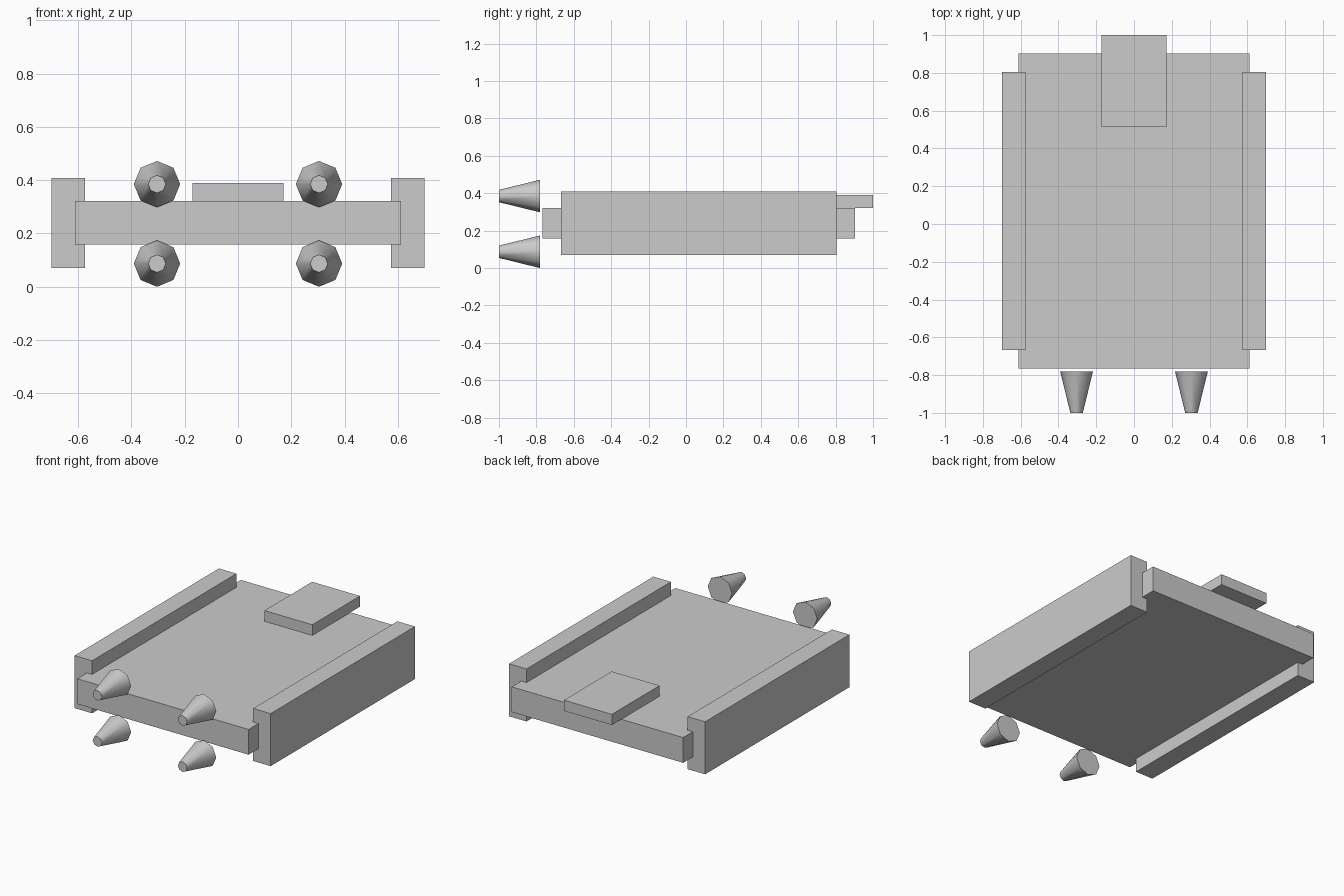
import bpy
import math

if "Cube" in bpy.data.objects:
    bpy.data.objects.remove(bpy.data.objects["Cube"])


def box(name, x, y, z):
    """Box given by its (min, max) range on each axis."""
    ranges = (x, y, z)
    bpy.ops.mesh.primitive_cube_add(size=1, location=[(a + b) / 2 for a, b in ranges])
    ob = bpy.context.object
    ob.name = name
    ob.scale = [b - a for a, b in ranges]
    bpy.ops.object.transform_apply(location=False, rotation=False, scale=True)
    return ob


def thruster(name, x, z):
    """Eight-sided smooth nozzle, narrowing towards the front."""
    bpy.ops.mesh.primitive_cone_add(vertices=8, radius1=0.087, radius2=0.033, depth=0.22,
                                    location=(x, -0.89, z), rotation=(math.pi / 2, 0, 0))
    bpy.context.object.name = name
    bpy.ops.object.shade_smooth_by_angle(angle=math.radians(60))


# Main slab and the raised plate overhanging the back
box("main_body", (-0.612, 0.612), (-0.766, 0.903), (0.158, 0.321))
box("top_plate", (-0.171, 0.171), (0.514, 1.0), (0.321, 0.39))

# Side rails and nozzles, left and right
for side, s in (("left", -1), ("right", 1)):
    box(side + "_rail", sorted((s * 0.575, s * 0.7)), (-0.667, 0.805), (0.07, 0.409))
    for level, z in (("lower", 0.087), ("upper", 0.385)):
        thruster(f"{side}_{level}_nozzle", s * 0.304, z)
